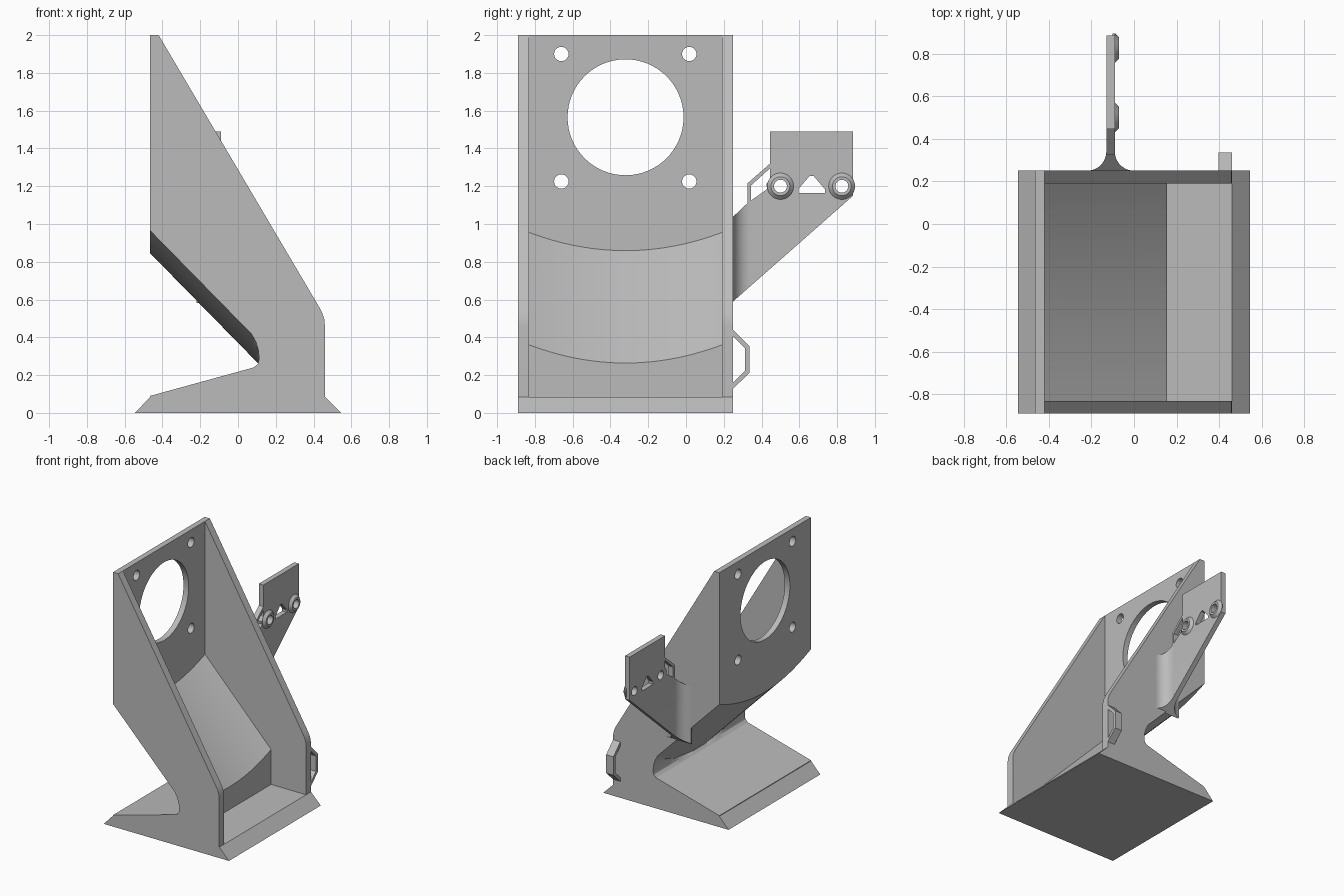
import bpy, bmesh, math
from mathutils import Matrix, Vector

cube = bpy.data.objects.get("Cube")
if cube:
    bpy.data.objects.remove(cube, do_unlink=True)

GREY = (0.5, 0.5, 0.5, 1)
mat = bpy.data.materials.new("grey plastic")
mat.use_nodes = True
mat.diffuse_color = GREY
mat.node_tree.nodes["Principled BSDF"].inputs["Base Color"].default_value = GREY

Y0, Y1 = -0.89, 0.25          # outer faces of the side walls
WALL, MID = 0.06, -0.32       # wall thickness, middle of the body
HALF = (Y1 - Y0) / 2


def loft(name, sections):
    """Solid through matching rings of points, capped at both ends."""
    bm = bmesh.new()
    rings = [[bm.verts.new(p) for p in s] for s in sections]
    for a, b in zip(rings, rings[1:]):
        for i in range(len(a)):
            j = (i + 1) % len(a)
            bm.faces.new((a[i], a[j], b[j], b[i]))
    bm.faces.new(rings[0][::-1])
    bm.faces.new(rings[-1])
    bmesh.ops.recalc_face_normals(bm, faces=bm.faces)
    mesh = bpy.data.meshes.new(name)
    bm.to_mesh(mesh)
    bm.free()
    mesh.materials.append(mat)
    ob = bpy.data.objects.new(name, mesh)
    bpy.context.collection.objects.link(ob)
    return ob


def prism(name, pts, axis, lo, hi):
    """Extrude a flat outline along x, y or z."""
    put = {"x": lambda p, t: (t, *p), "y": lambda p, t: (p[0], t, p[1]),
           "z": lambda p, t: (*p, t)}[axis]
    return loft(name, [[put(p, t) for p in pts] for t in (lo, hi)])


def circle(y, z, r, n=32):
    return [(y + r * math.cos(2 * math.pi * i / n), z + r * math.sin(2 * math.pi * i / n))
            for i in range(n)]


def boolean(ob, cutter, op="DIFFERENCE"):
    mod = ob.modifiers.new("cut", "BOOLEAN")
    mod.operation, mod.solver, mod.object = op, "EXACT", cutter
    bpy.context.view_layer.objects.active = ob
    bpy.ops.object.modifier_apply(modifier=mod.name)
    bpy.data.objects.remove(cutter, do_unlink=True)


def sag(y):
    """Depth of the rounded trough below the wall edge."""
    return 0.12 * max(0, 1 - ((y - MID) / HALF) ** 2)


def stations(lo, hi, n=32):
    return [lo + (hi - lo) * i / n for i in range(n + 1)]


# Body: side outline extruded across the full width
body = prism("bracket_body", [
    (-0.545, 0), (0.545, 0), (0.46, 0.085), (0.46, 0.46), (0.457, 0.495),
    (0.446, 0.53), (0.43, 0.56), (-0.42, 2), (-0.465, 2), (-0.465, 0.085)], "y", Y0, Y1)


# Notch under the rounded trough, above the wedge foot
def notch_ring(y):
    s = sag(y)
    def wedge(x):
        return 0.09 + 0.27 * (x + 0.465)
    edge = [(-0.7, 1.205), (0.04, 0.45), (0.07, 0.42), (0.095, 0.375),
            (0.108, 0.33), (0.112, 0.285), (0.105, 0.26), (0.085, 0.241)]
    top = [(x, y, max(min(z, 0.491 - 1.02 * x - s), wedge(x) + 0.001)) for x, z in edge]
    return top + [(-0.465, y, wedge(-0.465)), (-0.7, y, 0.085)]


boolean(body, loft("notch", [notch_ring(y) for y in [-1] + stations(Y0, Y1) + [0.4]]))


# Inner cavity, open towards the sloping side
def cavity_ring(y):
    s = sag(y) - 0.024
    return [(-0.42, y, 3), (-0.42, y, 0.955 - s), (0.155, y, 0.36 - s),
            (0.155, y, 0.085), (1, y, 0.085), (1, y, 3)]


boolean(body, loft("cavity", [cavity_ring(y) for y in stations(Y0 + WALL, Y1 - WALL)]))

# Fan opening and four screw holes
boolean(body, prism("opening", circle(MID, 1.565, 0.307, 64), "x", -0.6, -0.3))
for y in (-0.66, 0.017):
    for z in (1.225, 1.9):
        boolean(body, prism("hole", circle(y, z, 0.038), "x", -0.6, -0.3))

# Rear arm: plan with flared root, trimmed by its side outline
AX, T, R = -0.11, 0.02, 0.09
flare = [(T + R - R * math.cos(a), 0.25 + R - R * math.sin(a))
         for a in [math.pi / 2 * i / 12 for i in range(13)]]
half = [(T, 0.885)] + flare + [(T + R, 0.24)]
plan = [(AX + x, y) for x, y in half] + [(AX - x, y) for x, y in reversed(half)]
arm = prism("rear_arm", plan, "z", 0.4, 1.7)
boolean(arm, prism("outline", [
    (0.23, 0.573), (0.9, 1.163), (0.9, 1.49), (0.445, 1.49), (0.445, 1.32),
    (0.325, 1.215), (0.325, 1.11), (0.23, 1.02)], "x", -0.5, 0.5), "INTERSECT")
boolean(arm, prism("slot", [(0.345, 1.125), (0.43, 1.185), (0.425, 1.21),
                            (0.445, 1.24), (0.445, 1.295), (0.345, 1.205)], "x", -0.5, 0.5))
boolean(arm, prism("window", [(0.595, 1.165), (0.735, 1.165), (0.735, 1.185),
                              (0.675, 1.255), (0.655, 1.255), (0.595, 1.185)], "x", -0.5, 0.5))

# Tapered screw bosses on the arm
bosses = []
for y in (0.5, 0.825):
    rings = [(-0.1, 0.07), (-0.09, 0.07), (-0.07, 0.05)]
    boss = loft("arm_boss", [[(x, *p) for p in circle(y, 1.2, r)] for x, r in rings])
    for ob in (arm, boss):
        boolean(ob, prism("hole", circle(y, 1.2, 0.034), "x", -0.5, 0.5))
    bosses.append(boss)

# Small cable loop low on the rear wall
loop = prism("cable_loop", [
    (0.245, 0.445), (0.335, 0.355), (0.335, 0.21), (0.245, 0.125), (0.245, 0.155),
    (0.312, 0.222), (0.312, 0.343), (0.245, 0.41)], "x", 0.397, 0.46)

# Smooth the rounded faces, keep the edges sharp
bpy.ops.object.select_all(action="DESELECT")
for ob in [body, arm, loop] + bosses:
    ob.select_set(True)
bpy.context.view_layer.objects.active = body
bpy.ops.object.shade_smooth_by_angle(angle=math.radians(25))
